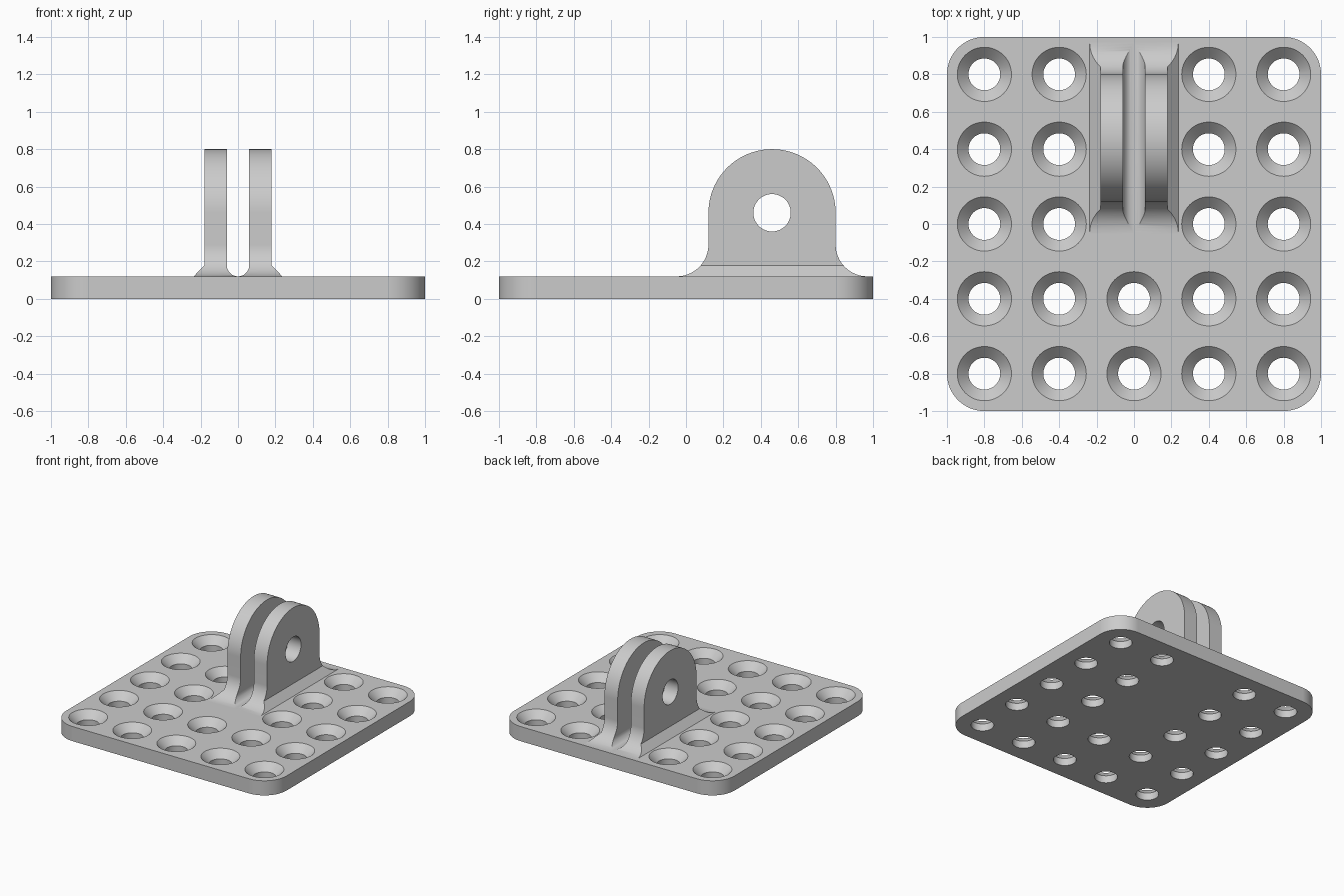
import bpy, bmesh
from math import cos, sin, radians
from mathutils import Vector

cube = bpy.data.objects.get("Cube")
if cube:
    bpy.data.objects.remove(cube, do_unlink=True)

GREY = (0.6, 0.6, 0.6, 1)
mat = bpy.data.materials.new("plain grey")
mat.use_nodes = True
mat.diffuse_color = GREY
mat.node_tree.nodes["Principled BSDF"].inputs["Base Color"].default_value = GREY

THICK = 0.12


def arc(cx, cy, r, a0, a1, n):
    """Points on an arc, angles in degrees."""
    angles = [radians(a0 + (a1 - a0) * i / n) for i in range(n + 1)]
    return [(cx + r * cos(a), cy + r * sin(a)) for a in angles]


def add_object(name, bm):
    bmesh.ops.recalc_face_normals(bm, faces=bm.faces[:])
    mesh = bpy.data.meshes.new(name)
    bm.to_mesh(mesh)
    bm.free()
    mesh.materials.append(mat)
    obj = bpy.data.objects.new(name, mesh)
    bpy.context.collection.objects.link(obj)
    return obj


def prism(name, points, place, start, end):
    """Extrude a closed outline; place(u, v, w) gives the position."""
    bm = bmesh.new()
    face = bm.faces.new([bm.verts.new(place(u, v, start)) for u, v in points])
    shift = Vector(place(0, 0, end)) - Vector(place(0, 0, start))
    new = bmesh.ops.extrude_face_region(bm, geom=[face], use_keep_orig=True)["geom"]
    bmesh.ops.translate(bm, vec=shift,
                        verts=[v for v in new if isinstance(v, bmesh.types.BMVert)])
    return add_object(name, bm)


def boolean(target, cutter, operation):
    cutter.hide_render = True
    mod = target.modifiers.new("boolean", 'BOOLEAN')
    mod.operation = operation
    mod.solver = 'EXACT'
    mod.object = cutter
    bpy.context.view_layer.objects.active = target
    bpy.ops.object.modifier_apply(modifier=mod.name)
    bpy.data.objects.remove(cutter, do_unlink=True)


def finish(obj):
    bpy.ops.object.select_all(action='DESELECT')
    obj.select_set(True)
    bpy.context.view_layer.objects.active = obj
    bpy.ops.object.shade_smooth_by_angle(angle=radians(25))
    mod = obj.modifiers.new("clean shading", 'WEIGHTED_NORMAL')
    mod.keep_sharp = True


# Base plate with rounded corners
corners = [(0.8, 0.8, 0), (-0.8, 0.8, 90), (-0.8, -0.8, 180), (0.8, -0.8, 270)]
outline = [p for cx, cy, a in corners for p in arc(cx, cy, 0.2, a, a + 90, 16)]
plate = prism("base_plate", outline, lambda u, v, w: (u, v, w), 0, THICK)

# Countersunk screw holes, left out of the middle column under the lugs
SEGS = 48
rings = [(0.085, -0.05), (0.085, 0.06), (0.145, THICK), (0.145, 0.2)]
bm = bmesh.new()
for i in range(-2, 3):
    for j in range(-2, 3):
        if i == 0 and j >= 0:
            continue
        loops = [[bm.verts.new((x, y, z)) for x, y in
                  arc(i * 0.4, j * 0.4, r, 0, 360, SEGS)[:-1]] for r, z in rings]
        bm.faces.new(loops[0])
        bm.faces.new(loops[-1])
        for low, high in zip(loops, loops[1:]):
            for k in range(SEGS):
                n = (k + 1) % SEGS
                bm.faces.new((low[k], low[n], high[n], high[k]))
boolean(plate, add_object("screw_hole_cutter", bm), 'DIFFERENCE')
finish(plate)

# Lug side outline: round top, straight sides, curved feet
MID, FOOT = 0.46, 0.17
front_foot = arc(MID - 0.51, THICK + FOOT, FOOT, -90, 0, 16)
crown = arc(MID, MID, 0.34, 180, 0, 48)
back_foot = arc(MID + 0.51, THICK + FOOT, FOOT, 180, 270, 16)
side = ([(MID - 0.51, 0.05)] + front_foot + crown + back_foot
        + [(MID + 0.51, 0.05)])
lugs = prism("hinge_lugs", side, lambda u, v, w: (w, u, v), -0.4, 0.4)

# Lug end section: two prongs, sloped outer feet, round-bottomed slot
half = [(0.237, 0.1), (0.237, THICK), (0.18, 0.178), (0.18, 0.9), (0.06, 0.9)]
slot = arc(0, THICK + 0.06, 0.06, 0, -180, 24)
section = half + slot + [(-x, z) for x, z in reversed(half)]
boolean(lugs, prism("lug_section", section, lambda u, v, w: (u, w, v), -0.3, 1.3),
        'INTERSECT')

# Pin hole through both prongs
pin = prism("pin_cutter", arc(MID, MID, 0.1, 0, 360, 48)[:-1],
            lambda u, v, w: (w, u, v), -0.5, 0.5)
boolean(lugs, pin, 'DIFFERENCE')
finish(lugs)
